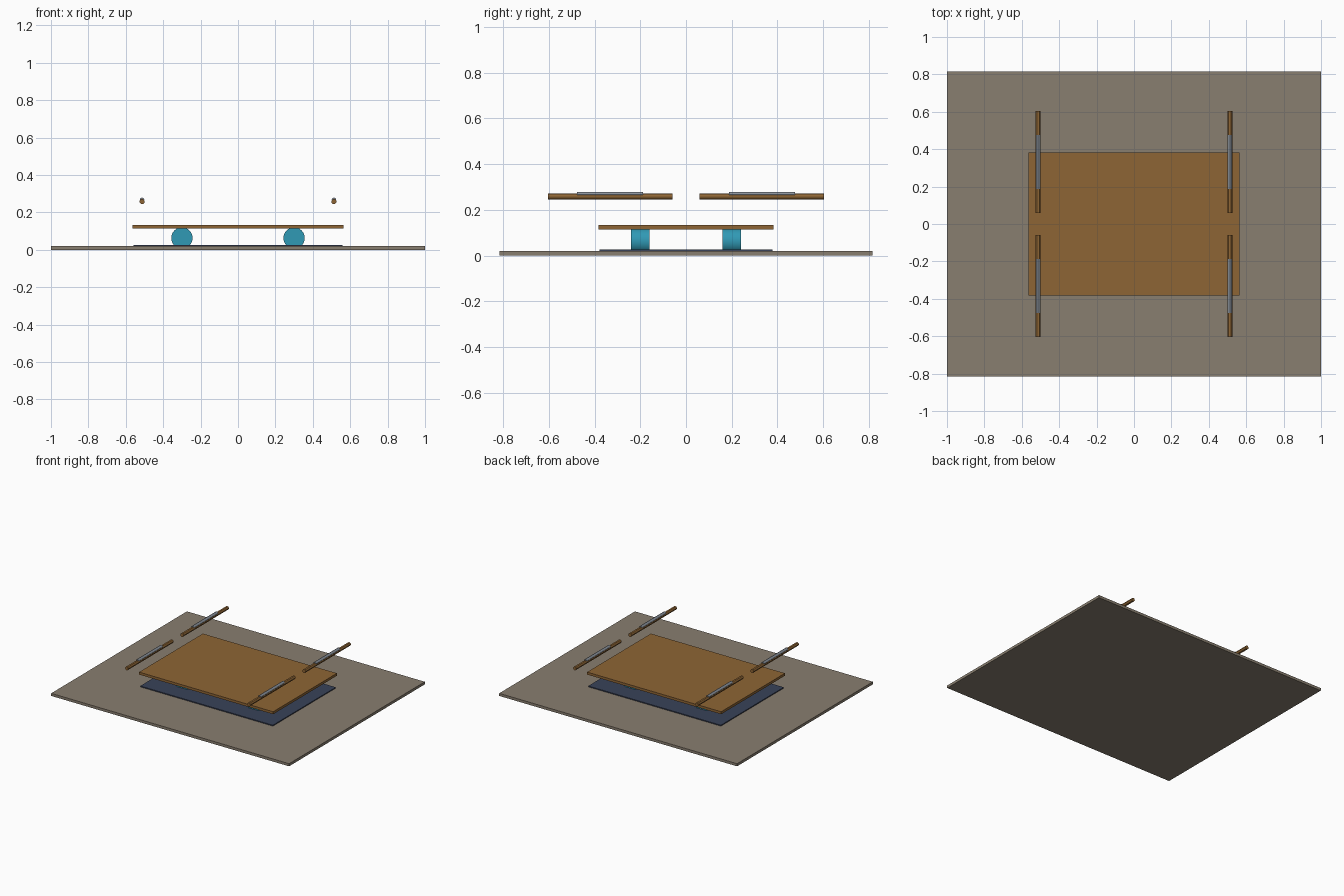
import bpy
from math import pi

if "Cube" in bpy.data.objects:
    bpy.data.objects.remove(bpy.data.objects["Cube"])


def material(name, rgb):
    m = bpy.data.materials.new(name)
    m.diffuse_color = (*rgb, 1)
    m.use_nodes = True
    m.node_tree.nodes["Principled BSDF"].inputs["Base Color"].default_value = m.diffuse_color
    return m


STONE = material("stone", (0.25, 0.21, 0.16))
WOOD = material("wood", (0.27, 0.13, 0.035))
NAVY = material("navy", (0.04, 0.055, 0.10))
TEAL = material("teal", (0.03, 0.32, 0.46))
STEEL = material("steel", (0.25, 0.28, 0.32))


def slab(name, sx, sy, z0, z1, mat):
    bpy.ops.mesh.primitive_cube_add(size=1, location=(0, 0, (z0 + z1) / 2))
    o = bpy.context.object
    o.name = name
    o.scale = (sx, sy, z1 - z0)
    bpy.ops.object.transform_apply(location=False, rotation=False, scale=True)
    o.data.materials.append(mat)


def rod(name, r, x, y0, y1, z, sides, mat):
    # cylinder lying along y
    bpy.ops.mesh.primitive_cylinder_add(
        vertices=sides, radius=r, depth=abs(y1 - y0),
        location=(x, (y0 + y1) / 2, z), rotation=(pi / 2, 0, 0))
    o = bpy.context.object
    o.name = name
    o.data.materials.append(mat)
    bpy.ops.object.shade_smooth_by_angle()


# ground plate, dark mat and wooden deck
slab("base_plate", 2.0, 1.63, 0.0, 0.02, STONE)
slab("dark_mat", 1.115, 0.755, 0.018, 0.027, NAVY)
slab("deck_board", 1.127, 0.766, 0.114, 0.133, WOOD)

# rollers under the deck, handles with grips at the sides
for sx, side in ((-1, "left"), (1, "right")):
    for sy, end in ((-1, "front"), (1, "back")):
        tag = f"{end}_{side}"
        rod(f"roller_{tag}", 0.057, sx * 0.3, sy * 0.16, sy * 0.24, 0.063, 24, TEAL)
        rod(f"handle_{tag}", 0.0135, sx * 0.513, sy * 0.06, sy * 0.604, 0.258, 12, WOOD)
        rod(f"grip_{tag}", 0.012, sx * 0.513, sy * 0.187, sy * 0.477, 0.267, 12, STEEL)
